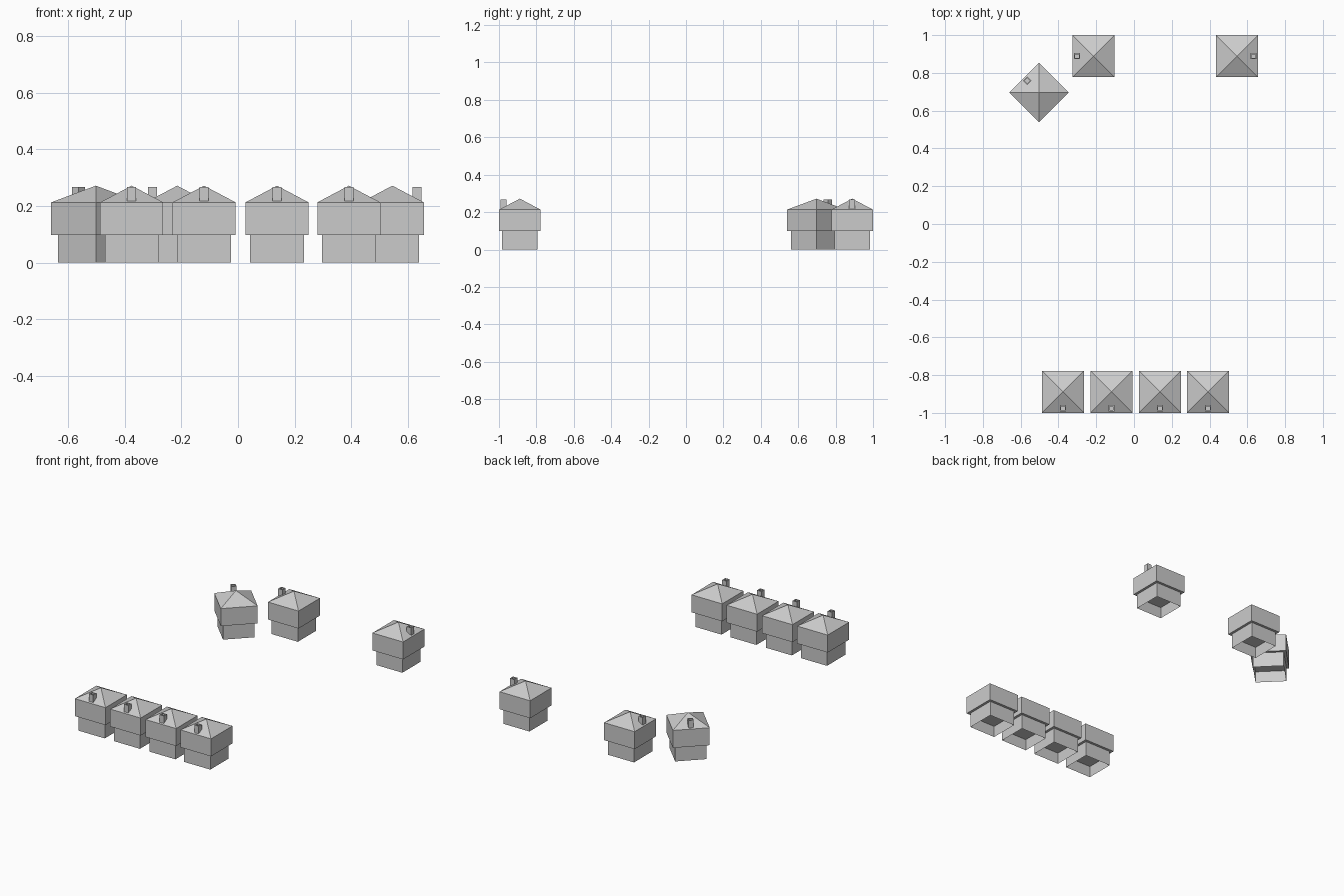
import bpy
import bmesh
from math import radians

if "Cube" in bpy.data.objects:
    bpy.data.objects.remove(bpy.data.objects["Cube"])

BASE, BODY = 0.095, 0.1115          # half widths of lower and upper storeys
Z_MID, Z_EAVE, Z_TOP = 0.098, 0.213, 0.272


def square(bm, half, z, cy=0.0):
    return [bm.verts.new((sx * half, cy + sy * half, z))
            for sx, sy in ((-1, -1), (1, -1), (1, 1), (-1, 1))]


def bridge(bm, lower, upper):
    for i in range(4):
        j = (i + 1) % 4
        bm.faces.new((lower[i], lower[j], upper[j], upper[i]))


def finish(bm, name, loc, angle):
    mesh = bpy.data.meshes.new(name)
    bm.to_mesh(mesh)
    bm.free()
    obj = bpy.data.objects.new(name, mesh)
    obj.location = (loc[0], loc[1], 0)
    obj.rotation_euler.z = radians(angle)
    bpy.context.collection.objects.link(obj)


def house(n, x, y, angle):
    # lower storey, hollow underneath with a raised floor
    bm = bmesh.new()
    foot, floor = square(bm, BASE, 0), square(bm, BASE, 0.075)
    head = square(bm, BASE, Z_MID)
    bridge(bm, foot, floor)
    bridge(bm, floor, head)
    bm.faces.new(floor[::-1])
    finish(bm, f"lower_storey_{n}", (x, y), angle)

    # overhanging upper storey
    bm = bmesh.new()
    sill, eave = square(bm, BODY, Z_MID), square(bm, BODY, Z_EAVE)
    bridge(bm, sill, eave)
    bm.faces.new(sill[::-1])
    finish(bm, f"upper_storey_{n}", (x, y), angle)

    # pyramid roof
    bm = bmesh.new()
    eave = square(bm, BODY, Z_EAVE)
    apex = bm.verts.new((0, 0, Z_TOP))
    for i in range(4):
        bm.faces.new((eave[i], eave[(i + 1) % 4], apex))
    finish(bm, f"roof_{n}", (x, y), angle)

    # chimney with a recessed flue
    bm = bmesh.new()
    rings = [square(bm, h, z, -0.087) for h, z in
             ((0.016, 0.216), (0.016, 0.267), (0.010, 0.267), (0.010, 0.245))]
    for a, b in zip(rings, rings[1:]):
        bridge(bm, a, b)
    bm.faces.new(rings[-1])
    finish(bm, f"chimney_{n}", (x, y), angle)


# front row, then the three scattered houses at the back
places = [(x, -0.8885, 0) for x in (-0.376, -0.12, 0.138, 0.392)]
places += [(-0.503, 0.697, -135), (-0.215, 0.8885, -90), (0.546, 0.8885, 90)]
for n, place in enumerate(places, 1):
    house(n, *place)
